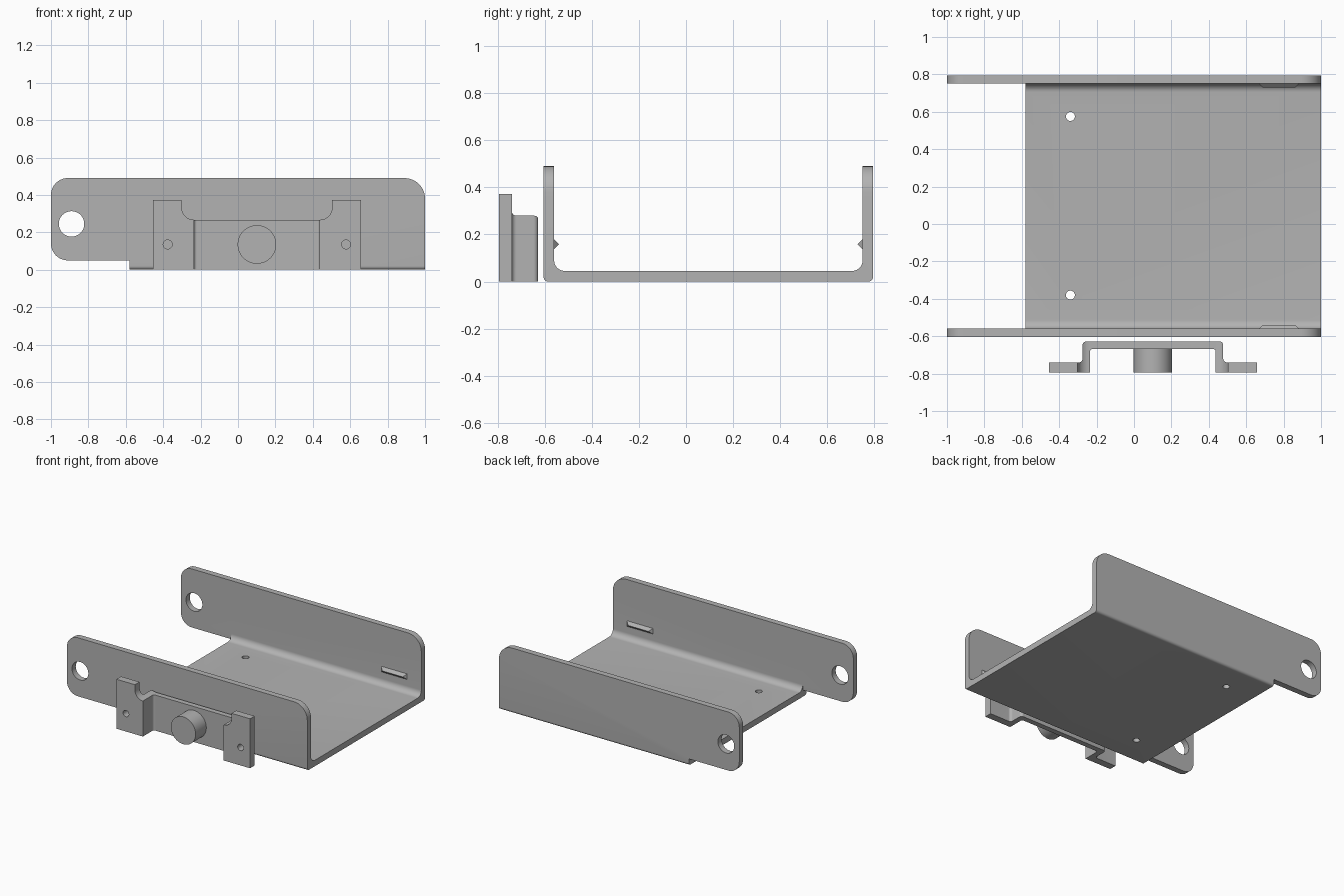
import bpy, bmesh, math
from mathutils import Vector

if "Cube" in bpy.data.objects:
    bpy.data.objects.remove(bpy.data.objects["Cube"])

grey = bpy.data.materials.new("plain grey")
grey.diffuse_color = (0.45, 0.45, 0.45, 1)
grey.use_nodes = True
grey.node_tree.nodes["Principled BSDF"].inputs["Base Color"].default_value = grey.diffuse_color


def rounded(points, steps=10):
    """Outline from (u, v, radius) corners; a radius turns the corner into an arc."""
    out = []
    for i, (u, v, r) in enumerate(points):
        p = Vector((u, v))
        if r == 0:
            out.append(p)
            continue
        a = (Vector(points[i - 1][:2]) - p).normalized()
        b = (Vector(points[(i + 1) % len(points)][:2]) - p).normalized()
        half = a.angle(b) / 2
        centre = p + (a + b).normalized() * r / math.sin(half)
        s = p + a * r / math.tan(half) - centre
        e = p + b * r / math.tan(half) - centre
        turn = math.pi - 2 * half
        for k in range(steps + 1):
            t = k / steps
            out.append(centre + (s * math.sin((1 - t) * turn) + e * math.sin(t * turn)) / math.sin(turn))
    return out


def circle(u, v, r, n=48):
    return [Vector((u + r * math.cos(2 * math.pi * k / n),
                    v + r * math.sin(2 * math.pi * k / n))) for k in range(n)]


def prism(name, outline, axis, low, high):
    """Extrude a flat outline along one axis."""
    place = {"x": lambda p, d: (d, p.x, p.y),
             "y": lambda p, d: (p.x, d, p.y),
             "z": lambda p, d: (p.x, p.y, d)}[axis]
    bm = bmesh.new()
    a = [bm.verts.new(place(p, low)) for p in outline]
    b = [bm.verts.new(place(p, high)) for p in outline]
    n = len(a)
    bm.faces.new(a)
    bm.faces.new(b[::-1])
    for i in range(n):
        bm.faces.new((a[i], b[i], b[(i + 1) % n], a[(i + 1) % n]))
    return finish(name, bm)


def finish(name, bm):
    bmesh.ops.recalc_face_normals(bm, faces=bm.faces)
    mesh = bpy.data.meshes.new(name)
    bm.to_mesh(mesh)
    bm.free()
    mesh.materials.append(grey)
    ob = bpy.data.objects.new(name, mesh)
    bpy.context.collection.objects.link(ob)
    return ob


def cut(ob, tool, operation="DIFFERENCE"):
    mod = ob.modifiers.new("cut", "BOOLEAN")
    mod.operation, mod.solver, mod.object = operation, "EXACT", tool
    bpy.context.view_layer.objects.active = ob
    bpy.ops.object.modifier_apply(modifier=mod.name)
    bpy.data.objects.remove(tool)


def smooth(ob):
    bpy.ops.object.select_all(action="DESELECT")
    ob.select_set(True)
    bpy.context.view_layer.objects.active = ob
    bpy.ops.object.shade_smooth_by_angle(angle=math.radians(30))


# Folded channel: U section, trimmed to the side outline
Y0, Y1, T = -0.605, 0.795, 0.045
channel = prism("channel", rounded([
    (Y0, 0.6, 0), (Y0, 0, 0.02), (Y1, 0, 0.02), (Y1, 0.6, 0),
    (Y1 - T, 0.6, 0), (Y1 - T, T, 0.045), (Y0 + T, T, 0.045), (Y0 + T, 0.6, 0)]), "x", -1.1, 1.1)
cut(channel, prism("trim", rounded([
    (-1, 0.05, 0.09), (-1, 0.49, 0.09), (1, 0.49, 0.11), (1, -0.1, 0),
    (-0.58, -0.1, 0), (-0.58, 0.05, 0)]), "y", -1, 1), "INTERSECT")
# Floor stops short of the lugs
cut(channel, prism("floor_gap", rounded([
    (-1.2, -0.1, 0), (-0.58, -0.1, 0), (-0.58, 0.3, 0), (-1.2, 0.3, 0)]), "y", Y0 + T, Y1 - T))
# Lug holes and floor holes
cut(channel, prism("lug_holes", circle(-0.89, 0.245, 0.068), "y", -1, 1))
for y in (0.575, -0.38):
    cut(channel, prism("floor_hole", circle(-0.34, y, 0.024, 32), "z", -0.1, 0.2))
smooth(channel)

# Wedge ridges on the inner walls
for name, wall, d in (("front_ridge", Y0 + T, 1), ("back_ridge", Y1 - T, -1)):
    bm = bmesh.new()
    base = [bm.verts.new((x, wall - d * 0.002, z))
            for x, z in ((0.665, 0.136), (0.885, 0.136), (0.885, 0.182), (0.665, 0.182))]
    tip = [bm.verts.new((x, wall + d * 0.021, 0.159)) for x in (0.69, 0.86)]
    bm.faces.new(base)
    bm.faces.new((base[0], base[1], tip[1], tip[0]))
    bm.faces.new((base[2], base[3], tip[0], tip[1]))
    bm.faces.new((base[1], base[2], tip[1]))
    bm.faces.new((base[3], base[0], tip[0]))
    finish(name, bm)

# Hat-shaped bracket: plan section, trimmed to its front outline
F, E, P, B = -0.795, -0.74, -0.668, -0.628
bracket = prism("bracket", rounded([
    (-0.455, F, 0), (-0.235, F, 0), (-0.235, P, 0.015), (0.437, P, 0.015), (0.437, F, 0),
    (0.657, F, 0), (0.657, E, 0), (0.477, E, 0.02), (0.477, B, 0.02),
    (-0.275, B, 0.02), (-0.275, E, 0.02), (-0.455, E, 0)]), "z", 0, 0.5)
cut(bracket, prism("bracket_trim", rounded([
    (-0.6, -0.1, 0), (0.8, -0.1, 0), (0.8, 0.372, 0), (0.503, 0.372, 0), (0.503, 0.267, 0.065),
    (-0.301, 0.267, 0.065), (-0.301, 0.372, 0), (-0.6, 0.372, 0)]), "y", -1, 0), "INTERSECT")
for x in (-0.376, 0.578):
    cut(bracket, prism("ear_hole", circle(x, 0.135, 0.024, 32), "y", -1, -0.7))
smooth(bracket)

# Round boss on the bracket plate
smooth(prism("boss", circle(0.101, 0.135, 0.103, 64), "y", F, P + 0.005))
